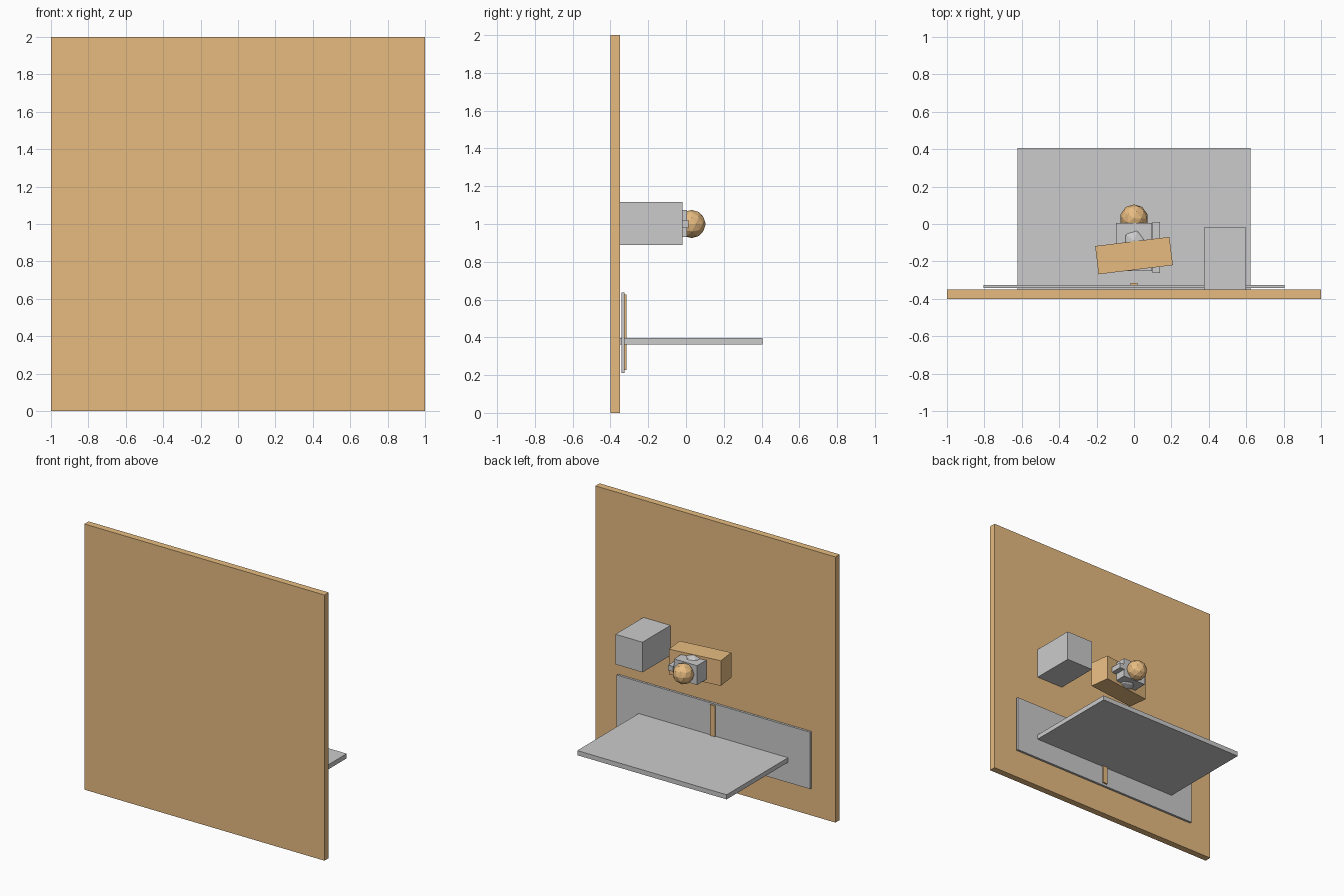
import bpy
import math

if "Cube" in bpy.data.objects:
    bpy.data.objects.remove(bpy.data.objects["Cube"])

tan = bpy.data.materials.new("warm_tan")
tan.diffuse_color = (0.8, 0.5, 0.22, 1)
tan.use_nodes = True
tan.node_tree.nodes["Principled BSDF"].inputs["Base Color"].default_value = tan.diffuse_color


def finish(name, mat):
    ob = bpy.context.object
    ob.name = name
    if mat:
        ob.data.materials.append(mat)
    return ob


def box(name, x, y, z, mat=None, turn=0):
    """Box from (min, max) ranges, turned about its own vertical axis."""
    mid = [(a + b) / 2 for a, b in (x, y, z)]
    bpy.ops.mesh.primitive_cube_add(size=1, location=mid)
    ob = finish(name, mat)
    ob.scale = [b - a for a, b in (x, y, z)]
    ob.rotation_euler.z = math.radians(turn)
    return ob


def ball(name, loc, r, mat=None):
    bpy.ops.mesh.primitive_ico_sphere_add(subdivisions=2, radius=r, location=loc)
    return finish(name, mat)


# Wall and the things mounted on it
box("wall", (-1, 1), (-0.4, -0.35), (0, 2), tan)
box("shelf", (-0.622, 0.622), (-0.355, 0.405), (0.362, 0.397))
box("back_panel", (-0.805, 0.805), (-0.342, -0.325), (0.21, 0.638))
box("panel_strip", (-0.02, 0.02), (-0.325, -0.315), (0.228, 0.628), tan)
box("side_block", (0.375, 0.6), (-0.355, -0.018), (0.89, 1.117))

# Small assembly in the middle
box("crossblock", (-0.2, 0.2), (-0.245, -0.093), (0.906, 1.095), tan, turn=7)
box("body", (-0.096, 0.096), (-0.25, 0.005), (0.93, 1.075))
box("side_bar", (0.1, 0.14), (-0.262, 0.012), (0.98, 1.02))
ball("inner_ball", (0, -0.09, 1.0), 0.094)
ball("front_ball", (0, 0.03, 1.0), 0.075, tan)
